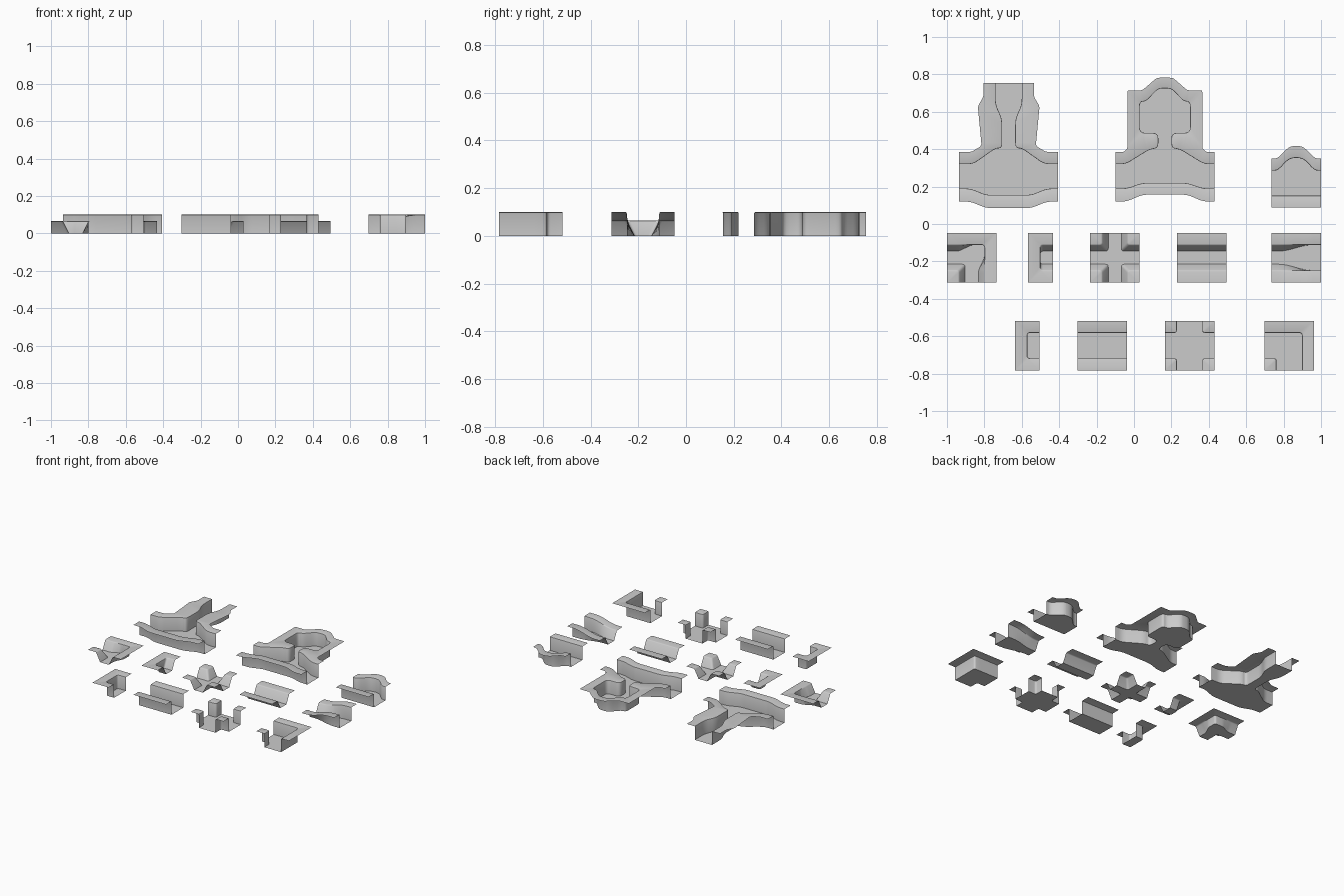
import bpy, bmesh, math

if "Cube" in bpy.data.objects:
    bpy.data.objects.remove(bpy.data.objects["Cube"])

A = 0.068    # half width of a channel at ground level
W = 0.035    # half width of a sloped channel at its floor
S = 0.1325   # half size of a square tile
CANAL_H, RIVER_H = 0.1, 0.065


def fillet(pts, r, z, steps=4):
    """Round the inner points of an open path."""
    P = [(p[0], p[1], p[2] if len(p) > 2 else z) for p in pts]
    if r == 0 or len(P) < 3:
        return P
    out = [P[0]]
    for a, b, c in zip(P, P[1:], P[2:]):
        ta = min(0.49, r / max(math.dist(a, b), 1e-6))
        tc = min(0.49, r / max(math.dist(c, b), 1e-6))
        p = [b[i] + (a[i] - b[i]) * ta for i in range(3)]
        q = [b[i] + (c[i] - b[i]) * tc for i in range(3)]
        for k in range(steps + 1):
            t = k / steps
            out.append(tuple((1 - t) ** 2 * p[i] + 2 * t * (1 - t) * b[i] + t * t * q[i]
                             for i in range(3)))
    return out + [P[-1]]


def mirrored(half):
    """Continue a path with its mirror image across x = 0."""
    return half + [(-p[0], *p[1:]) for p in reversed(half) if p[0] != 0]


def turn(path, k):
    """Rotate a path by k quarter turns."""
    for _ in range(k):
        path = [(-p[1], p[0]) for p in path]
    return path


def bank(top, outer, floor=None, r=0.015, ro=0):
    return dict(top=top, outer=outer, floor=floor or [p[:2] for p in top], r=r, ro=ro)


def piece(name, cx, cy, h, banks, lip=0.006):
    """Banks go anticlockwise round the floor; each has ground, wall and foot."""
    bm = bmesh.new()
    new = lambda pts: [bm.verts.new(p) for p in pts]
    feet, lips = [], []
    for b in banks:
        top = new(fillet(b["top"], b["r"], h))
        foot = new(fillet(b["floor"], b["r"], 0))
        outer = new(fillet(b["outer"], b["ro"], h))
        for i in range(len(top) - 1):
            bm.faces.new((foot[i], foot[i + 1], top[i + 1], top[i]))
        if len(outer) == len(top):
            for i in range(len(top) - 1):
                bm.faces.new((top[i], top[i + 1], outer[i + 1], outer[i]))
        else:
            bm.faces.new(top + outer[::-1])
        lips += [bm.edges.get(e) for e in zip(top, top[1:])]
        feet += foot
    base = bm.faces.new(feet)
    bmesh.ops.recalc_face_normals(bm, faces=bm.faces)
    if base.normal.z < 0:
        bmesh.ops.reverse_faces(bm, faces=bm.faces)
    bmesh.ops.bevel(bm, geom=lips, offset=lip, segments=2, profile=0.5,
                    affect='EDGES', clamp_overlap=True)
    bmesh.ops.triangulate(bm, faces=[f for f in bm.faces if len(f.verts) > 4])
    for f in bm.faces:
        f.smooth = True
    me = bpy.data.meshes.new(name)
    bm.to_mesh(me)
    bm.free()
    me.set_sharp_from_angle(angle=math.radians(35))
    ob = bpy.data.objects.new(name, me)
    ob.location = (cx, cy, 0)
    bpy.context.collection.objects.link(ob)


def corner(k, w):
    elbow = lambda a: turn([(S, a), (a, a), (a, S)], k)
    return bank(elbow(A), turn([(S, S)], k), elbow(w))


def straight(w):
    side = [(-S, -A), (S, -A)]
    return [bank(turn(side, k), turn([(-S, -S), (S, -S)], k),
                 turn([(-S, -w), (S, -w)], k)) for k in (0, 2)]


def cross(w):
    return [corner(k, w) for k in range(4)]


def end(w):
    e = 0.066
    u = lambda a: [(e, a), (0, a), (0, -a), (e, -a)]
    return [bank(u(A), [(e, S), (-e, S), (-e, -S), (e, -S)], u(w))]


def bend(w):
    half = lambda a: [(a, -S), (a, -0.07), (A, 0), (A, A)]
    full = lambda p: p + [(y, x) for x, y in reversed(p[:-1])]
    return [bank(full(half(A)), [(S, -S), (S, S), (-S, S)], full(half(w))), corner(2, w)]


# square tiles: sloped river row and walled canal row
for label, h, w, y, xs in (
        ("river", RIVER_H, W, -0.18, (-0.5, 0.363, -0.1025, -0.8675)),
        ("canal", CANAL_H, A, -0.65, (-0.57, -0.17, 0.297, 0.83))):
    for kind, make, x in zip(("end", "straight", "crossing", "bend"),
                             (end, straight, cross, bend), xs):
        piece(f"{label}_{kind}", x, y, h, make(w))

# tile that changes from river to canal
def ramp(ys, zs):
    return [(x, y, z) for x, y, z in zip((-S, -0.06, 0.05, S), ys, zs)]

rise = (RIVER_H, RIVER_H, CANAL_H, CANAL_H)
south = [ramp([-v for v in ys], zs) for ys, zs in
         (((A,) * 4, rise), ((S,) * 4, rise), ((W, W, A, A), (0,) * 4))]
north = [[(x, -y, z) for x, y, z in reversed(p)] for p in south]
piece("river_to_canal", 0.8675, -0.18, RIVER_H,
      [bank(*p, r=0.05, ro=0.05) for p in (south, north)])

# large three-way junction
ne = [(.265, .32), (.19, .32), (.07, .405), (.035, .405), (.035, .56), (.07, .64), (.07, .755)]
ne_out = [(.265, .385), (.20, .385), (.145, .418), (.165, .63), (.135, .68), (.135, .755)]
flip = lambda path: [(-x, y) for x, y in reversed(path)]
piece("junction", -0.67, 0, CANAL_H, [
    bank(mirrored([(-.265, .19), (-.205, .19), (-.12, .155)]),
         mirrored([(-.265, .12), (-.205, .12), (-.12, .085)]), r=.03, ro=.03),
    bank(ne, ne_out, r=.03, ro=.015),
    bank(flip(ne), flip(ne_out), r=.03, ro=.015)])

# large channel with a basin behind it
piece("basin", 0.165, 0, CANAL_H, [
    bank(mirrored([(-.265, .19), (-.205, .19), (-.12, .22)]),
         mirrored([(-.265, .12), (-.205, .12), (-.12, .157)]), r=.03, ro=.03),
    bank(mirrored([(.265, .32), (.21, .32), (.08, .40), (.035, .405), (.035, .487),
                   (.135, .487), (.135, .655), (.10, .655), (.04, .722), (0, .727)]),
         mirrored([(.265, .385), (.22, .385), (.20, .405), (.20, .715), (.12, .715),
                   (.045, .78), (0, .785)]), r=.03, ro=.01)])

# canal tile with a rounded bay
piece("bay", 0.8675, 0, CANAL_H, [
    bank([(-S, .152), (S, .152)], [(-S, .088), (S, .088)]),
    bank(mirrored([(S, .285), (.10, .285), (.04, .348), (0, .355)]),
         mirrored([(S, .35), (.10, .35), (.04, .412), (0, .42)]), r=.03, ro=.03)])
